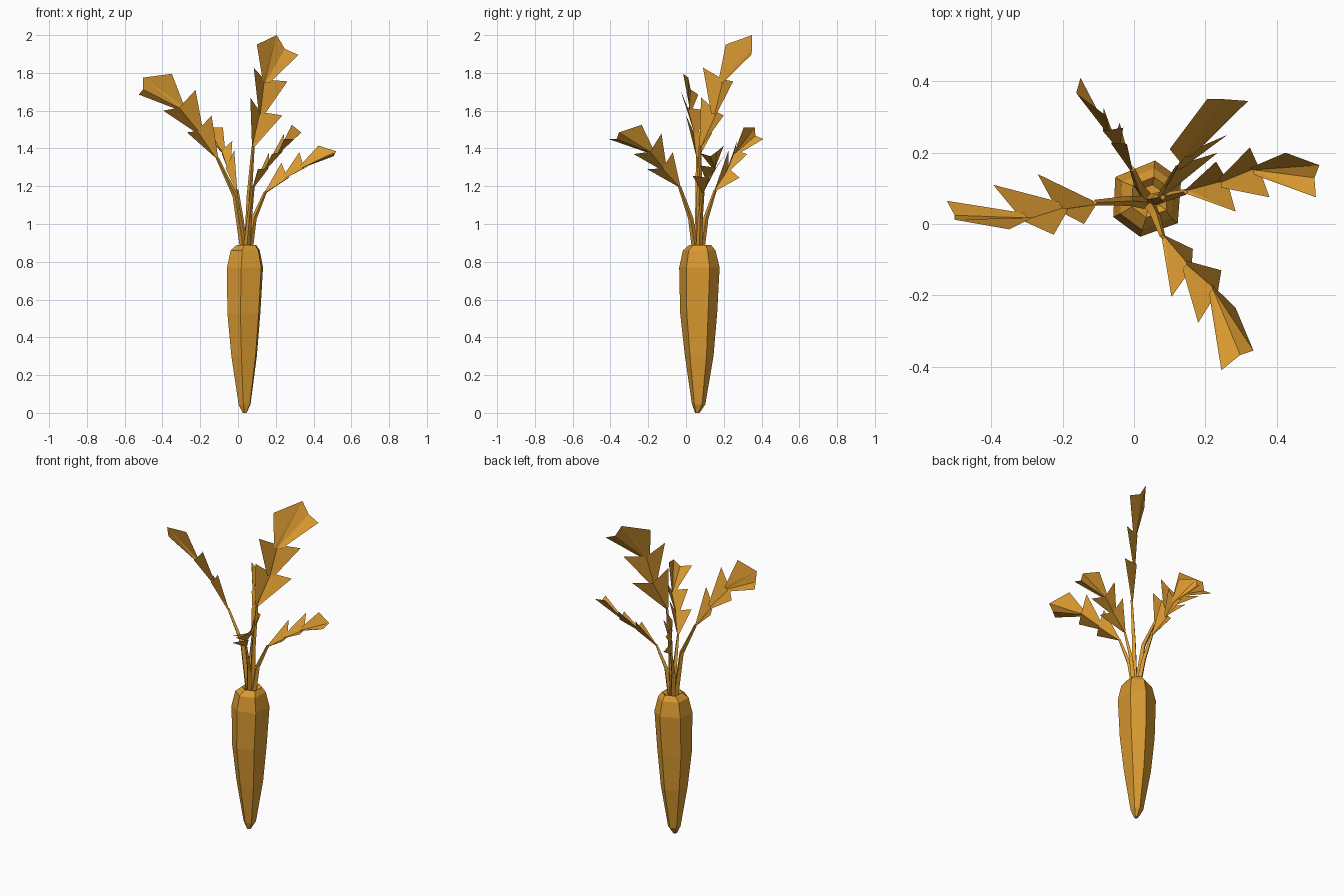
import bpy, math
from mathutils import Vector

cube = bpy.data.objects.get("Cube")
if cube:
    bpy.data.objects.remove(cube)

orange = bpy.data.materials.new("warm_orange")
orange.use_nodes = True
orange.diffuse_color = (0.70, 0.32, 0.03, 1)
orange.node_tree.nodes["Principled BSDF"].inputs["Base Color"].default_value = (0.70, 0.32, 0.03, 1)


def make_object(name, verts, faces):
    mesh = bpy.data.meshes.new(name)
    mesh.from_pydata([tuple(v) for v in verts], [], faces)
    mesh.materials.append(orange)
    mesh.update()
    obj = bpy.data.objects.new(name, mesh)
    bpy.context.collection.objects.link(obj)


def loft(name, rings):
    """Skin a list of equal-sized vertex rings and cap both ends."""
    n = len(rings[0])
    verts = [v for ring in rings for v in ring]
    faces = [tuple(reversed(range(n))), tuple(range(len(verts) - n, len(verts)))]
    for k in range(len(rings) - 1):
        for i in range(n):
            a, b = k * n + i, k * n + (i + 1) % n
            faces.append((a, b, b + n, a + n))
    make_object(name, verts, faces)


# Root: irregular six-sided profile, with a sunken crown
ROOT_ANGLES = [math.radians(a) for a in (30, 79, 146, 208, 259, 321)]
ROOT_PROFILE = [  # height, centre x, centre y, radius
    (0.0, 0.035, 0.06, 0.012), (0.045, 0.035, 0.067, 0.036),
    (0.30, 0.033, 0.07, 0.077), (0.53, 0.032, 0.067, 0.1),
    (0.77, 0.038, 0.071, 0.109), (0.86, 0.039, 0.07, 0.088),
    (0.89, 0.045, 0.075, 0.058), (0.87, 0.045, 0.075, 0.036)]
loft("root", [[Vector((x + r * math.cos(a), y + r * math.sin(a), z)) for a in ROOT_ANGLES]
              for z, x, y, r in ROOT_PROFILE])


# Stem: tapered four-sided tube along a path
def make_stem(name, path):
    rings = []
    for i, p in enumerate(path):
        d = (path[min(i + 1, len(path) - 1)] - path[max(i - 1, 0)]).normalized()
        u = d.cross(Vector((0, 1, 0))).normalized()
        v = d.cross(u)
        r = (0.018, 0.014, 0.008)[i]
        rings.append([p + u * r, p + v * r, p - u * r, p - v * r])
    loft(name, rings)


# Leaf: teeth folded like a gutter, each widening from a narrow base to two points
def make_leaf(name, base, teeth, tip):
    verts, faces = [], []
    start, half_base = base, 0.07
    for i, (upper, lower) in enumerate(teeth):
        mid, side = (upper + lower) / 2, (lower - upper) / 2
        along = (mid - start).normalized()
        under = along.cross(side).normalized()
        keel = start + under * 0.008
        k = len(verts)
        verts += [start - side * half_base, keel, start + side * half_base, upper, lower]
        if i < len(teeth) - 1:
            verts.append(mid - along * 0.03 + under * 0.04)
            faces += [(k, k + 1, k + 5), (k, k + 5, k + 3)]
        else:  # the end tooth carries an extra tip point
            verts += [(tip + lower) / 2 - along * 0.02 + under * 0.015, tip]
            faces += [(k, k + 1, k + 6), (k, k + 6, k + 3), (k + 1, k + 5, k + 6)]
        faces += [(k + 1, k + 2, k + 4), (k + 1, k + 4, k + 5)]
        start, half_base = mid - along * 0.045 + under * 0.022, 0.15
    make_object(name, verts, faces)


def make_frond(label, path, teeth, tip):
    path = [Vector(p) for p in path]
    make_stem(label + "_stem", path)
    make_leaf(label + "_leaf", path[-1], [(Vector(a), Vector(b)) for a, b in teeth], Vector(tip))


# Fronds: stem path up to the leaf base, pairs of tooth points, leaf tip
make_frond("right",
           [(0.03, 0.06, 0.86), (-0.015, 0.065, 1.15), (-0.11, 0.06, 1.35)],
           [((-0.14, 0.0, 1.575), (-0.27, 0.14, 1.485)),
            ((-0.225, -0.03, 1.71), (-0.395, 0.11, 1.6)),
            ((-0.35, -0.015, 1.795), (-0.525, 0.065, 1.685))],
           (-0.503, 0.012, 1.775))
make_frond("back",
           [(0.035, 0.08, 0.86), (0.015, 0.105, 1.03), (-0.005, 0.155, 1.18)],
           [((-0.02, 0.225, 1.39), (-0.04, 0.283, 1.245)),
            ((-0.03, 0.27, 1.44), (-0.085, 0.325, 1.37)),
            ((-0.08, 0.305, 1.51), (-0.15, 0.41, 1.45))],
           (-0.16, 0.365, 1.51))
make_frond("tall",
           [(0.05, 0.07, 0.86), (0.06, 0.07, 1.15), (0.08, 0.075, 1.41)],
           [((0.065, 0.08, 1.67), (0.235, 0.2, 1.575)),
            ((0.083, 0.09, 1.828), (0.262, 0.25, 1.755)),
            ((0.1, 0.21, 1.95), (0.32, 0.345, 1.895))],
           (0.205, 0.35, 2.0))
make_frond("left",
           [(0.06, 0.07, 0.86), (0.085, 0.075, 1.03), (0.145, 0.09, 1.17)],
           [((0.23, 0.175, 1.325), (0.285, 0.035, 1.255)),
            ((0.325, 0.215, 1.38), (0.38, 0.075, 1.31)),
            ((0.425, 0.2, 1.415), (0.51, 0.075, 1.375))],
           (0.52, 0.165, 1.385))
make_frond("front",
           [(0.045, 0.05, 0.86), (0.06, 0.025, 1.03), (0.08, -0.035, 1.2)],
           [((0.165, -0.07, 1.38), (0.105, -0.205, 1.29)),
            ((0.245, -0.13, 1.48), (0.18, -0.277, 1.37)),
            ((0.285, -0.235, 1.525), (0.245, -0.41, 1.45))],
           (0.335, -0.355, 1.485))
